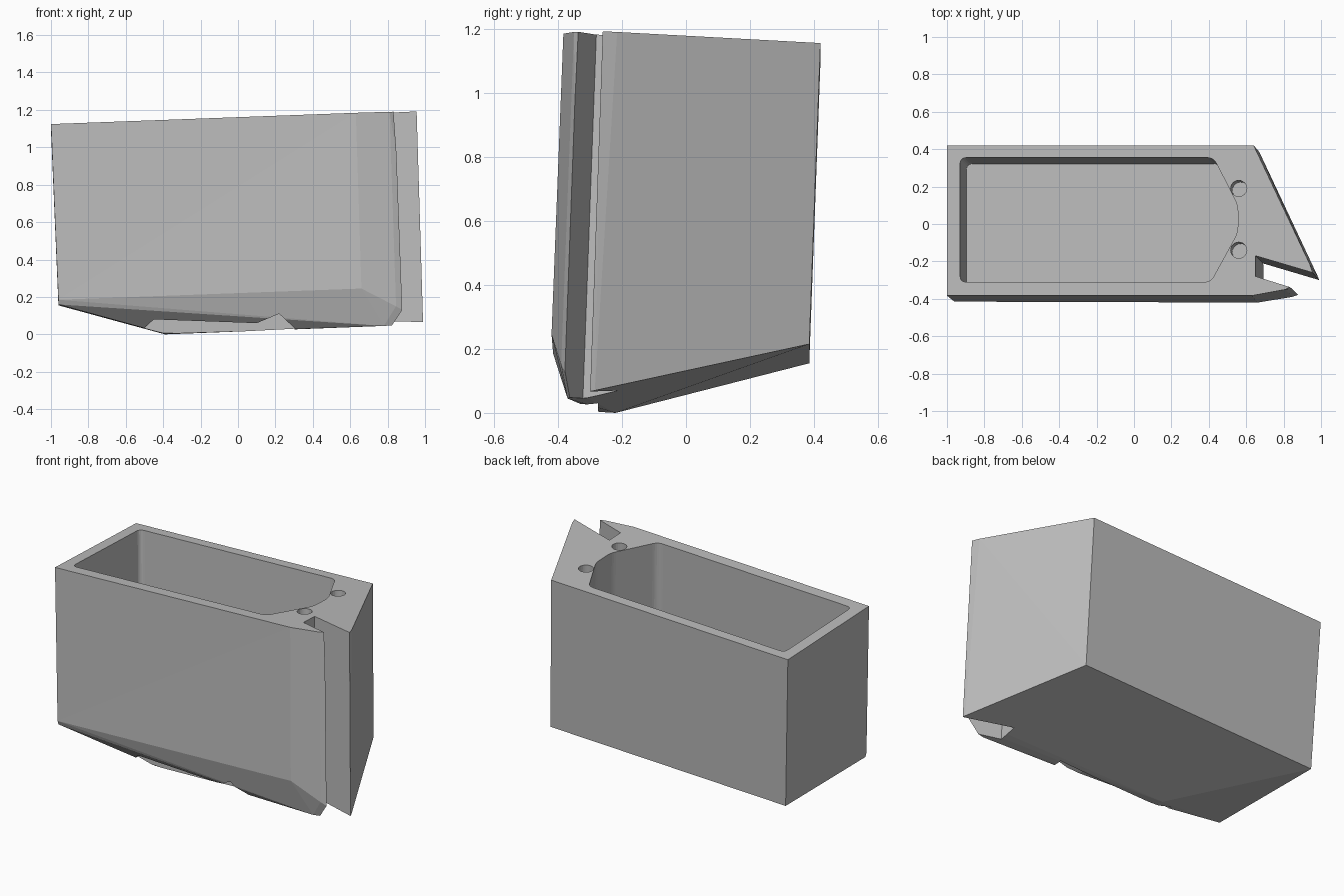
import bpy, bmesh, math
from mathutils import Vector

cube = bpy.data.objects.get("Cube")
if cube:
    bpy.data.objects.remove(cube, do_unlink=True)

grey = bpy.data.materials.new("plain_grey")
grey.use_nodes = True
grey.diffuse_color = (0.5, 0.5, 0.5, 1)
grey.node_tree.nodes["Principled BSDF"].inputs["Base Color"].default_value = (0.5, 0.5, 0.5, 1)

TILT = 0.037


def below_top(x, y, depth):
    """Point under the tilted top face, measured along the leaning walls."""
    return Vector((x + TILT * depth, y - TILT * depth,
                   1.147 + TILT * (x - y) - depth))


def add_object(name, bm):
    bmesh.ops.recalc_face_normals(bm, faces=bm.faces)
    mesh = bpy.data.meshes.new(name)
    bm.to_mesh(mesh)
    bm.free()
    mesh.materials.append(grey)
    obj = bpy.data.objects.new(name, mesh)
    bpy.context.collection.objects.link(obj)
    return obj


def prism(name, ring_a, ring_b):
    """Solid between two matching rings of points."""
    bm = bmesh.new()
    a = [bm.verts.new(p) for p in ring_a]
    b = [bm.verts.new(p) for p in ring_b]
    bm.faces.new(a)
    bm.faces.new(b)
    for i in range(len(a)):
        j = (i + 1) % len(a)
        bm.faces.new((a[i], a[j], b[j], b[i]))
    return add_object(name, bm)


def sunk(name, outline, depth):
    return prism(name, [below_top(x, y, -0.1) for x, y in outline],
                 [below_top(x, y, depth) for x, y in outline])


def rounded(outline, radius, steps=5):
    """Round each corner of an outline with a small quadratic curve."""
    pts = [Vector(p) for p in outline]
    result = []
    for i, p in enumerate(pts):
        start = p + (pts[i - 1] - p).normalized() * radius
        end = p + (pts[(i + 1) % len(pts)] - p).normalized() * radius
        for s in range(steps + 1):
            t = s / steps
            result.append(start * (1 - t) ** 2 + p * 2 * t * (1 - t) + end * t * t)
    return result


# Body: leaning block with a sloping, faceted underside
top = [(-1, 0.42), (0.64, 0.42), (0.94, -0.215), (0.955, -0.26),
       (0.81, -0.35), (0.63, -0.383), (-1, -0.383)]
underside = [(-0.96, 0.385, 0.155), (0.67, 0.385, 0.215),
             (0.985, -0.285, 0.07), (1, -0.335, 0.06),
             (0.845, -0.39, 0.15), (0.66, -0.42, 0.245),
             (-0.96, -0.415, 0.185), (-0.96, -0.405, 0.16),
             (0.78, -0.37, 0.045), (-0.39, -0.22, 0), (-0.39, -0.27, 0.003)]
bm = bmesh.new()
for p in [below_top(x, y, 0) for x, y in top] + underside:
    bm.verts.new(p)
hull = bmesh.ops.convex_hull(bm, input=bm.verts)
bmesh.ops.delete(bm, geom=list({g for g in hull["geom_interior"] + hull["geom_unused"]
                                if isinstance(g, bmesh.types.BMVert)}), context='VERTS')
bmesh.ops.dissolve_limit(bm, angle_limit=math.radians(0.5), verts=bm.verts, edges=bm.edges)
bmesh.ops.triangulate(bm, faces=bm.faces)
body = add_object("body", bm)

# Pocket with a tapered end
pocket = [(-0.93, 0.355), (0.425, 0.355), (0.555, 0.1), (0.555, -0.045),
          (0.41, -0.31), (-0.93, -0.31)]
cutters = [sunk("pocket_cutter", rounded(pocket, 0.035), 0.91)]

# Slot through the narrow end
slot = [(0.65, -0.17), (1.05, -0.288), (1.05, -0.405), (0.65, -0.28)]
cutters.append(sunk("slot_cutter", slot, 1.4))

# Two round sockets
for y in (0.19, -0.14):
    ring = [(0.56 + 0.043 * math.cos(a), y + 0.043 * math.sin(a))
            for a in (math.tau * i / 24 for i in range(24))]
    cutters.append(sunk("socket_cutter", ring, 0.25))

# Irregular notch along the lower front edge
notch = [(-0.52, -0.1), (-0.5, 0.035), (-0.45, 0.08), (0.1, 0.06),
         (0.22, 0.11), (0.3, 0.035), (0.32, -0.1)]
cutters.append(prism("notch_cutter", [(x, -0.6, z) for x, z in notch],
                     [(x, -0.275, z) for x, z in notch]))

# Apply the cuts and remove the cutters
for cutter in cutters:
    cutter.hide_render = True
    mod = body.modifiers.new(cutter.name, 'BOOLEAN')
    mod.operation = 'DIFFERENCE'
    mod.solver = 'EXACT'
    mod.object = cutter
bpy.context.view_layer.update()
cut = bpy.data.meshes.new_from_object(
    body.evaluated_get(bpy.context.evaluated_depsgraph_get()))
body.modifiers.clear()
body.data = cut
for cutter in cutters:
    bpy.data.objects.remove(cutter, do_unlink=True)
